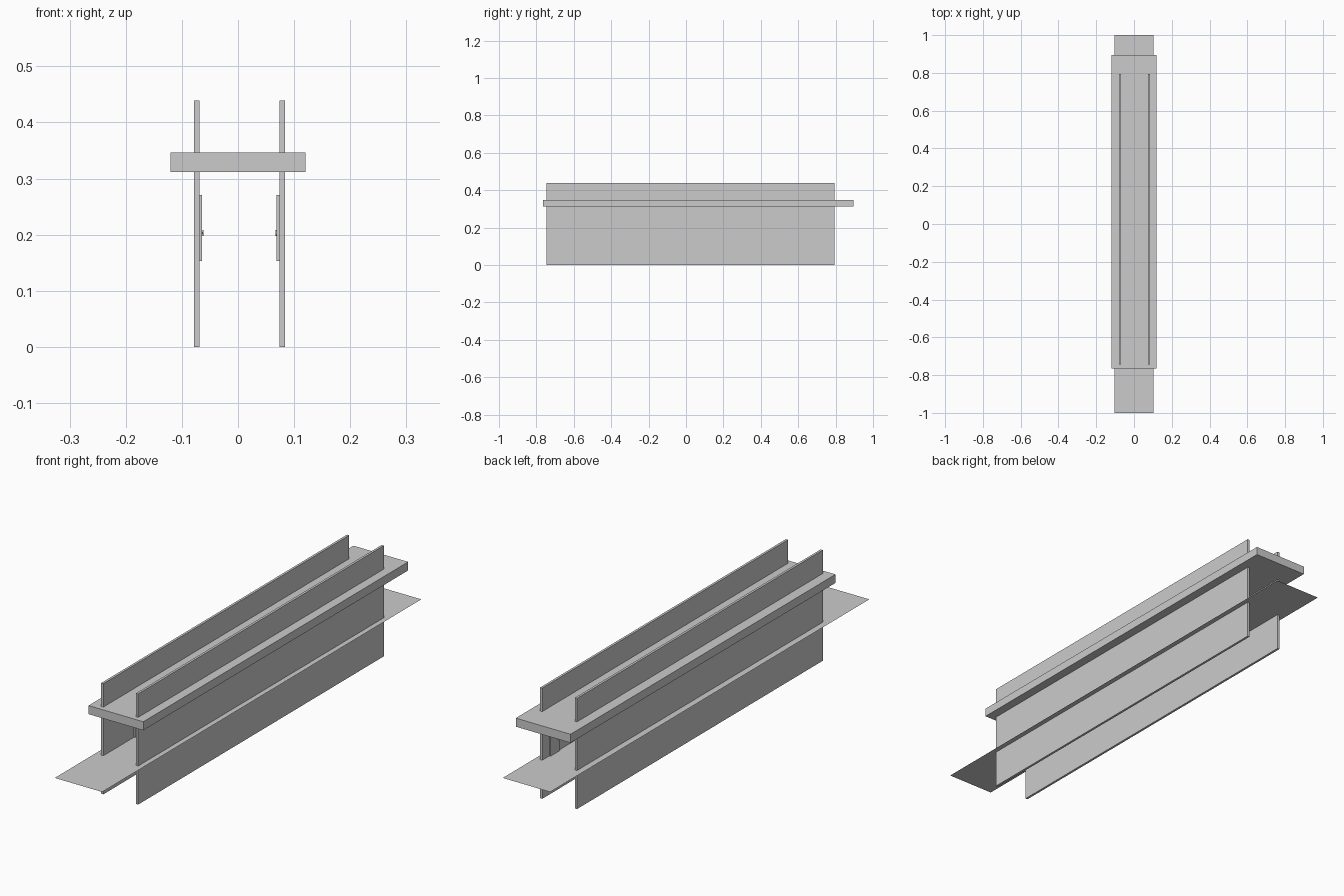
import bpy
from mathutils import Vector

if "Cube" in bpy.data.objects:
    bpy.data.objects.remove(bpy.data.objects["Cube"])


def box(name, lo, hi):
    lo, hi = Vector(lo), Vector(hi)
    bpy.ops.mesh.primitive_cube_add(size=1, location=(lo + hi) / 2)
    ob = bpy.context.object
    ob.name = name
    ob.scale = hi - lo
    return ob


def cylinder(name, x, y, z, radius, depth):
    bpy.ops.mesh.primitive_cylinder_add(vertices=16, radius=radius, depth=depth,
                                        location=(x, y, z), rotation=(0, 1.570796, 0))
    bpy.context.object.name = name
    bpy.ops.object.shade_smooth_by_angle()


# Floor: a single thin sheet running the full length
FLOOR_Z = 0.153
bpy.ops.mesh.primitive_plane_add(size=1, location=(0, 0, FLOOR_Z))
floor = bpy.context.object
floor.name = "corridor_floor"
floor.scale = (0.208, 2, 1)

# Ceiling slab
box("corridor_ceiling", (-0.12, -0.765, 0.312), (0.12, 0.895, 0.346))

# Walls passing through floor and ceiling, with doors and knobs inside
for side, label, inner, first in ((-1, "left", -0.069, -0.555), (1, "right", 0.074, -0.56)):
    outer = inner + side * 0.0095
    box(label + "_wall", (min(inner, outer), -0.745, 0), (max(inner, outer), 0.795, 0.439))
    face = inner - side * 0.005
    for i in range(6):
        y = first + i * 0.25
        box(f"{label}_door_{i}", (min(inner, face), y, FLOOR_Z),
            (max(inner, face), y + 0.06, 0.271))
        cylinder(f"{label}_knob_stem_{i}", face - side * 0.0005, y + 0.01, 0.203, 0.0015, 0.003)
        cylinder(f"{label}_knob_{i}", face - side * 0.0015, y + 0.01, 0.203, 0.005, 0.0015)
